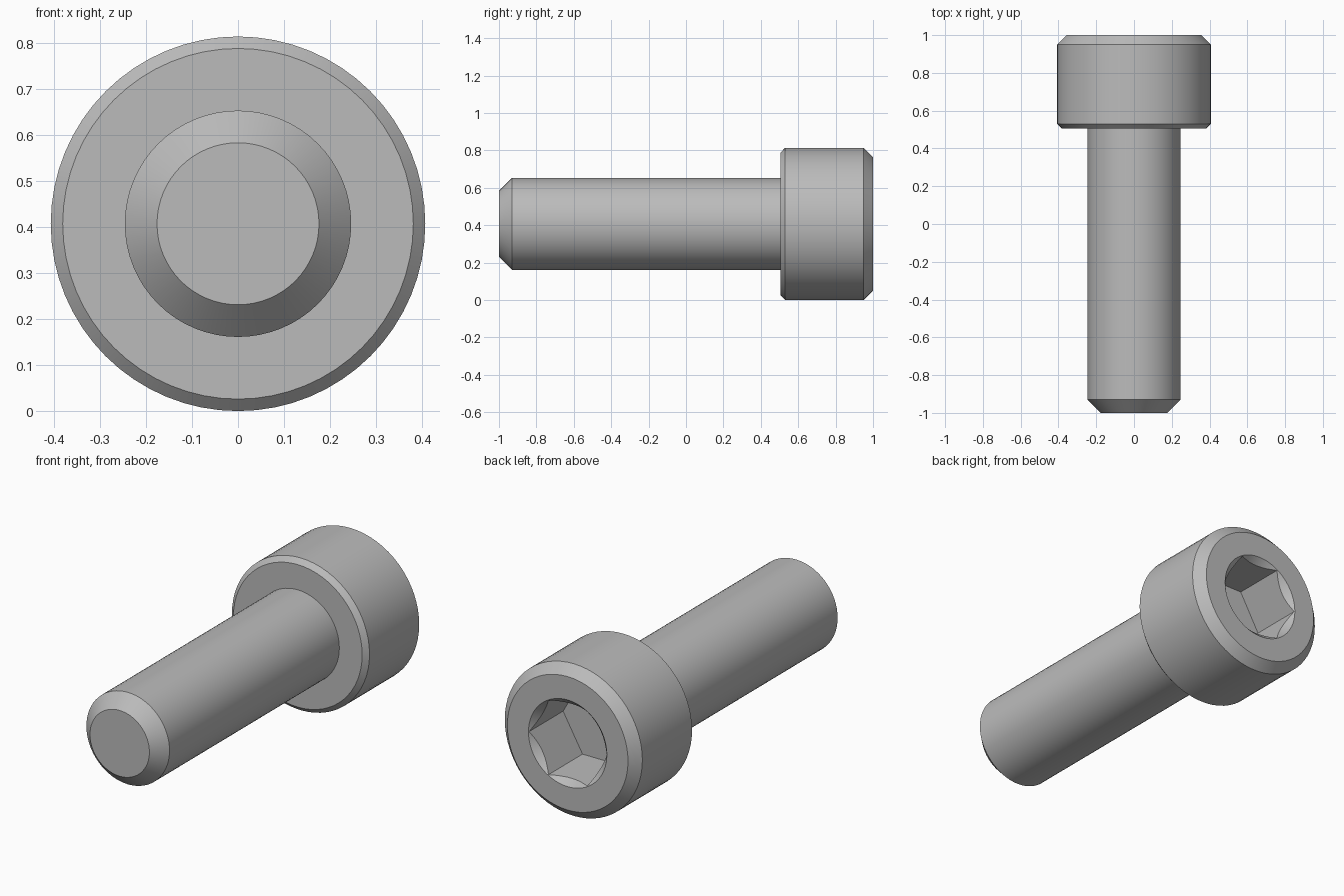
import bpy, bmesh, math
from mathutils import Vector

AXIS_Z = 0.407      # height of the screw's long axis
SEGMENTS = 64

cube = bpy.data.objects.get("Cube")
if cube:
    bpy.data.objects.remove(cube, do_unlink=True)

steel = bpy.data.materials.new("grey steel")
steel.use_nodes = True
steel.diffuse_color = (0.5, 0.5, 0.5, 1)
steel.node_tree.nodes["Principled BSDF"].inputs["Base Color"].default_value = (0.5, 0.5, 0.5, 1)


def lathe(name, profile, sides, start_angle=0.0):
    """Revolve (radius, y) points about the screw axis and cap both ends."""
    bm = bmesh.new()
    ca, sa = math.cos(start_angle), math.sin(start_angle)
    verts = [bm.verts.new((r * ca, y, AXIS_Z + r * sa)) for r, y in profile]
    edges = [bm.edges.new(pair) for pair in zip(verts, verts[1:])]
    bmesh.ops.spin(bm, geom=verts + edges, cent=Vector((0, 0, AXIS_Z)), axis=Vector((0, 1, 0)),
                   angle=math.tau, steps=sides, use_merge=True)
    bmesh.ops.remove_doubles(bm, verts=bm.verts, dist=1e-5)
    bmesh.ops.holes_fill(bm, edges=[e for e in bm.edges if e.is_boundary], sides=0)
    bmesh.ops.recalc_face_normals(bm, faces=bm.faces)
    mesh = bpy.data.meshes.new(name)
    bm.to_mesh(mesh)
    bm.free()
    mesh.materials.append(steel)
    obj = bpy.data.objects.new(name, mesh)
    bpy.context.collection.objects.link(obj)
    return obj


# Shank with chamfered tip, stepping out to the chamfered head
screw = lathe("cap_screw", [
    (0.176, -1.0), (0.246, -0.93), (0.246, 0.505),
    (0.381, 0.505), (0.407, 0.53), (0.407, 0.95), (0.357, 1.0),
], SEGMENTS)

# Hexagonal socket with flats at top and bottom, and its conical lead-in
socket = lathe("socket_cutter", [(0.23, 0.71), (0.23, 1.02)], 6)
lead_in = lathe("lead_in_cutter", [(0.132, 0.9), (0.272, 1.04)], SEGMENTS)

bpy.ops.object.select_all(action="DESELECT")
screw.select_set(True)
bpy.context.view_layer.objects.active = screw
for cutter in (socket, lead_in):
    cutter.hide_render = True
    cut = screw.modifiers.new(cutter.name, "BOOLEAN")
    cut.operation = "DIFFERENCE"
    cut.solver = "EXACT"
    cut.object = cutter
    bpy.ops.object.modifier_apply(modifier=cut.name)
    bpy.data.objects.remove(cutter, do_unlink=True)

bpy.ops.object.shade_smooth_by_angle(angle=math.radians(25))
